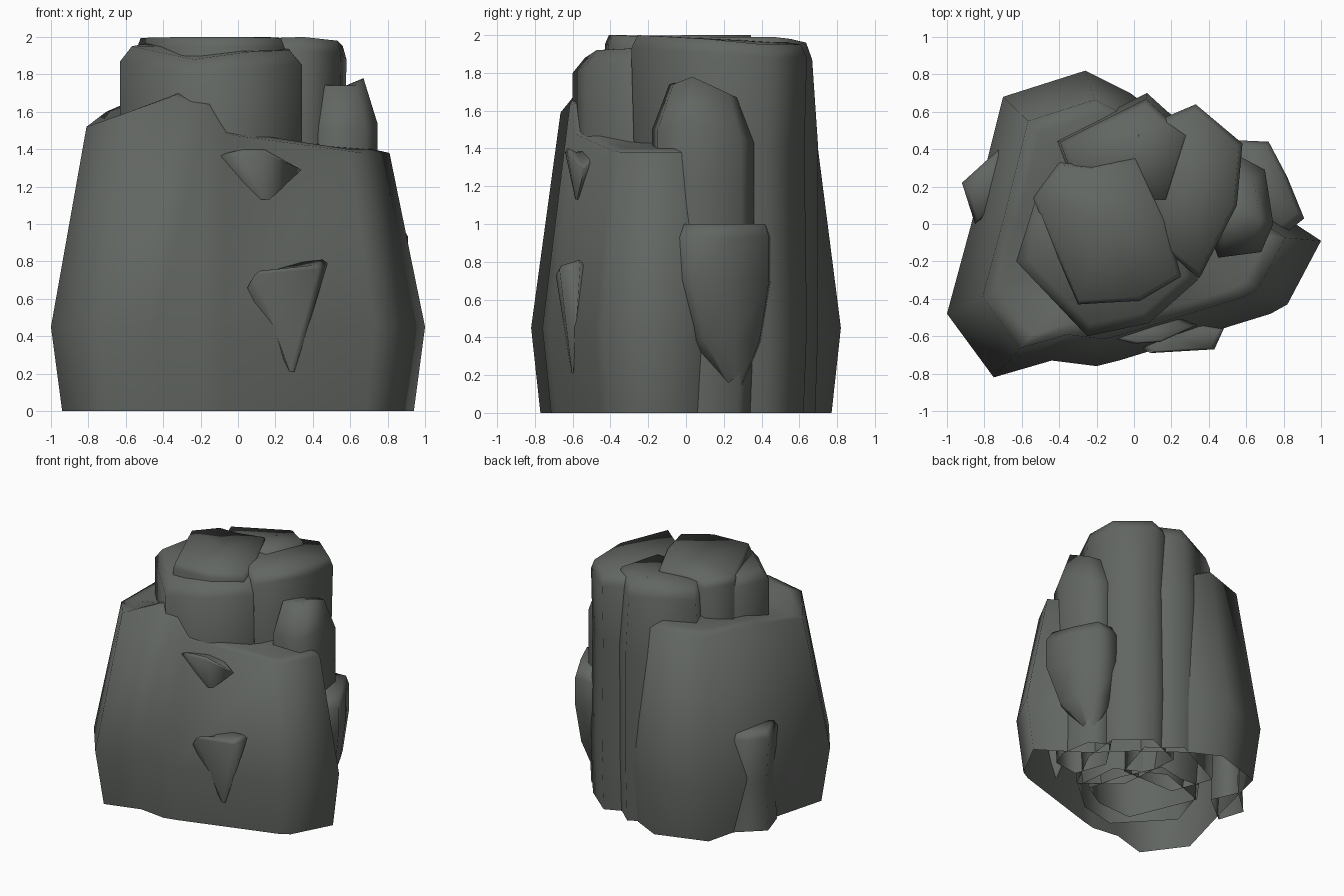
import bpy, bmesh, math

stone = bpy.data.materials.new("dark grey stone")
stone.diffuse_color = (0.122, 0.133, 0.122, 1)


def rock(name, outline, levels, cap, center=(0, 0), shoulder=1.0):
    """Loft an open-bottomed rock. outline: (x, y, shoulder z); levels: (z, scale)
    rings below the shoulder; cap: (scale, rise) rings closing the top."""
    cx, cy = center
    bm = bmesh.new()
    rings = []

    def ring(scale, height):
        rings.append([bm.verts.new((cx + (x - cx) * scale, cy + (y - cy) * scale, height(z)))
                      for x, y, z in outline])

    for z0, s in levels:
        ring(s, lambda z: z0)
    ring(shoulder, lambda z: z)
    for s, rise in cap:
        ring(s, lambda z: min(z + rise, 2.0))
    n = len(outline)
    for a, b in zip(rings, rings[1:]):
        for i in range(n):
            j = (i + 1) % n
            bm.faces.new((a[i], a[j], b[j], b[i]))
    # fan over the top
    top = rings[-1]
    mid = bm.verts.new((sum(v.co.x for v in top) / n, sum(v.co.y for v in top) / n,
                        sum(v.co.z for v in top) / n))
    for i in range(n):
        bm.faces.new((top[i], top[(i + 1) % n], mid))
    me = bpy.data.meshes.new(name)
    bm.to_mesh(me)
    bm.free()
    me.materials.append(stone)
    ob = bpy.data.objects.new(name, me)
    bpy.context.collection.objects.link(ob)
    bpy.ops.object.select_all(action='DESELECT')
    ob.select_set(True)
    bpy.context.view_layer.objects.active = ob
    bpy.ops.object.shade_smooth_by_angle(angle=math.radians(110))


# Broad base rock wrapping the front, left and back, lower on the right
rock("base_rock",
     [(-1, -.48, 1.52), (-.75, -.82, 1.59), (-.44, -.73, 1.68), (-.2, -.76, 1.63),
      (-.08, -.73, 1.48), (.73, -.48, 1.39), (.82, -.43, 1.38), (1, -.09, 1.38),
      (.62, .16, 1.38), (.35, .42, 1.45), (-.02, .7, 1.6), (-.26, .82, 1.67),
      (-.7, .68, 1.66), (-.87, 0, 1.6)],
     [(0, .94), (.45, 1)], [(.72, .02), (.5, .04)], shoulder=.81)

# Tall columns rising through the base
column = [(0, .95), (.45, 1.0), (1.3, 1.0)]
rock("front_column",
     [(-.63, -.2, 1.87), (-.25, -.6, 1.8), (.08, -.53, 1.84), (.34, -.3, 1.85),
      (.3, .1, 1.88), (-.1, .3, 1.9), (-.52, .15, 1.89)],
     column, [(.87, .08)], (-.15, -.1))
rock("top_column",
     [(-.54, .14, 1.94), (-.3, -.43, 1.95), (.03, -.41, 1.95), (.25, -.28, 1.94),
      (.17, .02, 1.96), (.01, .36, 1.95), (-.23, .31, 1.94), (-.4, .33, 1.93)],
     column, [(.95, .055)], (-.15, 0))
rock("back_column",
     [(-.43, .45, 1.87), (-.3, .1, 1.88), (.2, .1, 1.9), (.32, .5, 1.9),
      (.18, .6, 1.89), (.07, .7, 1.87)],
     [(0, .96), (.45, 1.0), (1.4, 1.0)], [(.84, .09)], (0, .3), shoulder=.92)
rock("right_column",
     [(.35, -.29, 1.93), (.55, .1, 1.91), (.58, .43, 1.88), (.33, .64, 1.88),
      (.0, .5, 1.9), (.05, -.05, 1.92)],
     [(0, .96), (.45, 1.0), (1.4, .97)], [(.93, .07)], (.3, .2))
rock("right_ledge",
     [(.45, -.18, 1.5), (.68, -.15, 1.5), (.745, 0, 1.54), (.7, .29, 1.45),
      (.53, .38, 1.42), (.35, .1, 1.54)],
     [(0, .92), (.45, 1.0), (1.2, 1.0)], [(.67, .24)], (.52, .1))

# Small chunks clinging to the sides, tapering downwards
rock("right_chunk",
     [(.76, -.09, .93), (.91, .03, .93), (.82, .25, .93), (.72, .44, .93),
      (.5, .45, .92), (.5, 0, .92)],
     [(.13, .12), (.38, .7), (.7, 1.0)], [(.86, .07)], (.65, .27))
rock("left_chunk",
     [(-.92, .22, .77), (-.7, .42, .77), (-.6, .2, .77), (-.85, 0, .78)],
     [(0, .97), (.4, .88)], [(.85, .05)], (-.74, .2))
rock("front_lower_chunk",
     [(.05, -.67, .66), (.09, -.69, .73), (.43, -.67, .76), (.48, -.56, .79), (.1, -.5, .75)],
     [(.21, .06)], [(.85, .02)], (.29, -.60))
rock("front_upper_chunk",
     [(-.11, -.61, 1.36), (.0, -.64, 1.38), (.14, -.63, 1.38), (.34, -.54, 1.29),
      (.1, -.45, 1.38)],
     [(1.13, .1)], [(.8, .02)], (.15, -.58))
